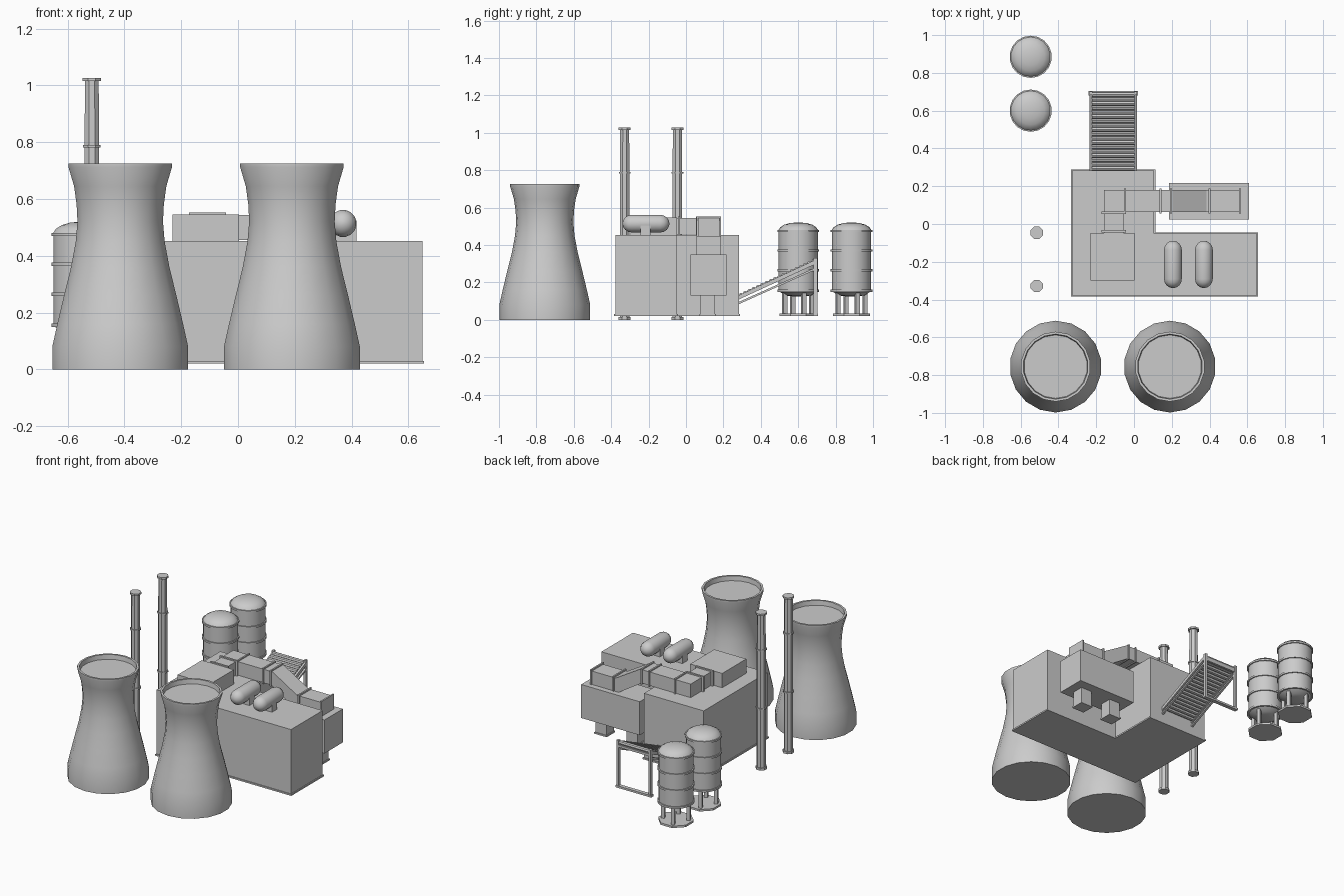
import bpy, bmesh
from math import pi, cos, sin, atan2, hypot, radians
from mathutils import Matrix, Vector

if "Cube" in bpy.data.objects:
    bpy.data.objects.remove(bpy.data.objects["Cube"])


def finish(name, bm, smooth=False):
    bmesh.ops.recalc_face_normals(bm, faces=bm.faces[:])
    me = bpy.data.meshes.new(name)
    bm.to_mesh(me)
    bm.free()
    ob = bpy.data.objects.new(name, me)
    bpy.context.collection.objects.link(ob)
    if smooth:
        bpy.ops.object.select_all(action='DESELECT')
        ob.select_set(True)
        bpy.context.view_layer.objects.active = ob
        bpy.ops.object.shade_smooth_by_angle(angle=radians(35))
    return ob


def add_box(bm, x, y, z):
    """Box from (min, max) ranges."""
    m = Matrix.Translation([(a + b) / 2 for a, b in (x, y, z)])
    m = m @ Matrix.Diagonal([x[1] - x[0], y[1] - y[0], z[1] - z[0], 1])
    bmesh.ops.create_cube(bm, size=1, matrix=m)


def boxes(name, items):
    bm = bmesh.new()
    for it in items:
        add_box(bm, *it)
    return finish(name, bm)


def prism(name, pts, direction):
    """Extrude a planar outline along a direction."""
    bm = bmesh.new()
    f = bm.faces.new([bm.verts.new(p) for p in pts])
    r = bmesh.ops.extrude_face_region(bm, geom=[f], use_keep_orig=True)
    bmesh.ops.translate(bm, vec=Vector(direction),
                        verts=[v for v in r['geom'] if isinstance(v, bmesh.types.BMVert)])
    return finish(name, bm)


def lathe(name, profile, n, matrix):
    """Closed solid of revolution from (radius, height) points."""
    bm = bmesh.new()
    rings = [[bm.verts.new((r * cos(2 * pi * (i + .5) / n), r * sin(2 * pi * (i + .5) / n), z))
              for i in range(n)] for r, z in profile]
    for a, b in zip(rings, rings[1:]):
        for i in range(n):
            j = (i + 1) % n
            bm.faces.new((a[i], a[j], b[j], b[i]))
    bm.faces.new(rings[0])
    bm.faces.new(rings[-1])
    bm.transform(matrix)
    return finish(name, bm, True)


def at(x, y, z=0):
    return Matrix.Translation((x, y, z))


# Cooling towers with a recessed cap inside the rim
tower = [(.243, 0), (.243, .08), (.225, .16), (.201, .26), (.176, .36), (.159, .45),
         (.153, .52), (.156, .58), (.165, .645), (.185, .712), (.185, .725), (.172, .725), (.168, .695)]
for x in (-.415, .19):
    lathe("cooling_tower", tower, 18, at(x, -.755))

# Chimneys with collars
stack = [(.035, 0), (.035, .015), (.028, .015)]
for z in (.40, .785):
    stack += [(.028, z - .004), (.034, z - .004), (.034, z + .005), (.028, z + .005)]
stack += [(.026, 1.015), (.035, 1.015), (.035, 1.027)]
for y in (-.328, -.046):
    lathe("chimney", stack, 8, at(-.515, y))


# L-shaped main building and its plinth
def ell(o, z):
    return [(-.327 - o, -.378 - o, z), (.65 + o, -.378 - o, z), (.65 + o, -.05 + o, z),
            (.107 + o, -.05 + o, z), (.107 + o, .283 + o, z), (-.327 - o, .283 + o, z)]


prism("main_building", ell(0, .02), (0, 0, .432))
prism("plinth", ell(.006, .02), (0, 0, .01))

# Roof block and raised side building on two legs
boxes("roof_block", [((-.23, .003), (-.298, -.047), (.45, .546))])
boxes("side_building", [((.185, .61), (.025, .217), (.13, .35))])
legs = []
for x in (.285, .51):
    legs += [((x - .04, x + .04), (.077, .155), (.02, .14)),
             ((x - .045, x + .045), (.072, .16), (.02, .03))]
boxes("side_building_legs", legs)

# Air duct: short run off the roof block, then along x and down to the side building
boxes("duct_short_run", [((-.16, -.055), (-.05, .07), (.455, .544)),
                         ((-.16, -.05), (.06, .18), (.455, .544))])
prism("duct_long_run", [(-.055, .063, .455), (.197, .063, .455), (.362, .063, .35), (.567, .063, .35),
                        (.567, .063, .438), (.385, .063, .438), (.207, .063, .544), (-.055, .063, .544)],
      (0, .117, 0))
flanges = [((-.172, -.043), (y - .006, y + .006), (.449, .552)) for y in (-.038, .06)]
flanges += [((x - .005, x + .005), (.055, .187), (z, z + .103))
            for x, z in ((-.048, .449), (.14, .449), (.195, .449), (.40, .345), (.562, .345))]
boxes("duct_flanges", flanges)

# Horizontal roof tanks on saddles
R, H = .048, .077
cap = [(R * cos(a), R * sin(a)) for a in (0, .4, .8, 1.15, 1.45)]
capsule = [(r, -H - z) for r, z in reversed(cap)] + [(r, H + z) for r, z in cap]
for x in (.206, .37):
    lathe("roof_tank", capsule, 16, at(x, -.214, .514) @ Matrix.Rotation(pi / 2, 4, 'X'))
    boxes("tank_saddle", [((x - .047, x + .047), (-.243, -.19), (.45, .505))])

# Banded silos on stands
silo = [(.03, .125), (.07, .13), (.1, .15)]
for z in (.155, .265, .37, .475):
    silo += [(.105, z - .006), (.112, z - .006), (.112, z + .006), (.105, z + .006)]
silo += [(.096, .495), (.075, .508), (.045, .517), (.012, .52)]
for y in (.6, .885):
    lathe("silo", silo, 18, at(-.547, y))
    lathe("silo_base", [(.108, .02), (.108, .033)], 8, at(-.547, y))
    bm = bmesh.new()
    for k in range(4):
        part = bmesh.ops.create_cube(bm, size=1, matrix=Matrix.Rotation(pi / 8 + k * pi / 2, 4, 'Z')
                                     @ at(.078, 0, .09) @ Matrix.Diagonal((.022, .022, .125, 1)))
    bm.transform(at(-.547, y))
    finish("silo_legs", bm)

# Sloped roller conveyor
x0, x1 = -.235, .015
y0, z0, y1, z1 = .295, .13, .685, .312
N = 18
bm = bmesh.new()
for i in range(N):
    t = i / (N - 1)
    m = at((x0 + x1) / 2, y0 + t * (y1 - y0), z0 + t * (z1 - z0)) @ Matrix.Rotation(pi / 2, 4, 'Y')
    bmesh.ops.create_cone(bm, cap_ends=True, segments=8, radius1=.014, radius2=.014,
                          depth=.225, matrix=m)
finish("conveyor_rollers", bm, True)
for x in (x0, x1 - .014):
    prism("conveyor_rail", [(x, .275, .105), (x, .275, .128), (x, .695, .322), (x, .695, .299)], (.014, 0, 0))
    prism("conveyor_brace", [(x, .275, .08), (x, .275, .092), (x, .69, .278), (x, .69, .266)], (.014, 0, 0))
boxes("conveyor_stand", [((x0, x0 + .016), (.683, .702), (.02, .33)),
                         ((x1 - .016, x1), (.683, .702), (.02, .33)),
                         ((x0 - .005, x1 + .005), (.68, .705), (.02, .033)),
                         ((x0, x1), (.685, .7), (.285, .3))])
